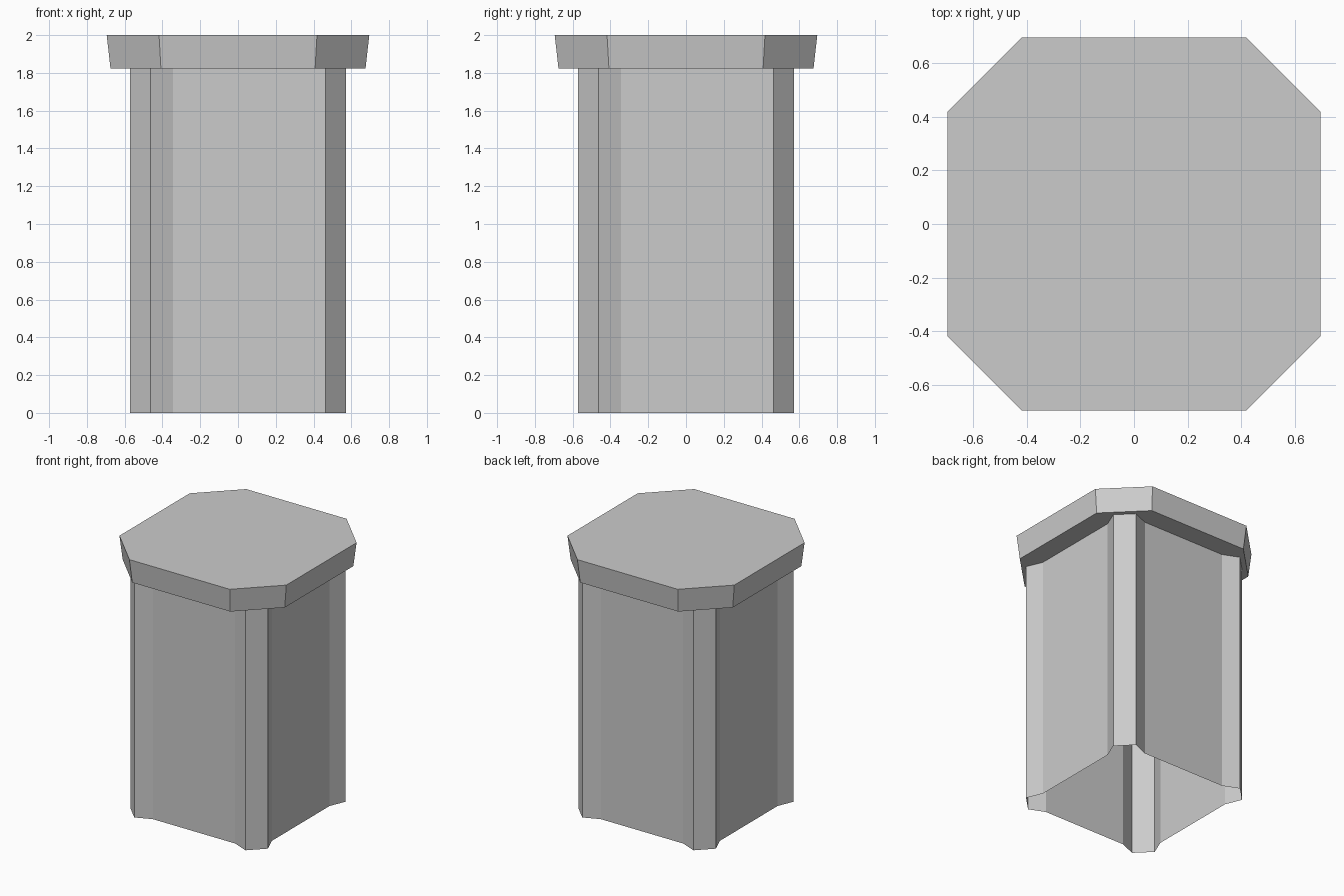
import bpy
import bmesh

cube = bpy.data.objects.get("Cube")
if cube:
    bpy.data.objects.remove(cube, do_unlink=True)

grey = bpy.data.materials.new("plain grey")
grey.use_nodes = True
colour = (0.6, 0.6, 0.6, 1)
grey.diffuse_color = colour
grey.node_tree.nodes["Principled BSDF"].inputs["Base Color"].default_value = colour


def four_sided(side):
    """Repeat the points of the front side on all four sides, counterclockwise."""
    points = []
    for _ in range(4):
        points += side
        side = [(-y, x) for x, y in side]
    return points


def loft(name, lower, upper, z0, z1, capped):
    """Join a lower and an upper outline with flat walls."""
    bm = bmesh.new()
    a = [bm.verts.new((x, y, z0)) for x, y in lower]
    b = [bm.verts.new((x, y, z1)) for x, y in upper]
    n = len(a)
    for i in range(n):
        j = (i + 1) % n
        bm.faces.new((a[i], a[j], b[j], b[i]))
    if capped:
        bm.faces.new(a[::-1])
        bm.faces.new(b)
    mesh = bpy.data.meshes.new(name)
    bm.to_mesh(mesh)
    bm.free()
    mesh.materials.append(grey)
    obj = bpy.data.objects.new(name, mesh)
    bpy.context.collection.objects.link(obj)
    return obj


# Hollow body, open below: recessed walls flare out to chamfered corners
wall = four_sided([(-0.463, -0.573), (-0.343, -0.523), (0.343, -0.523), (0.463, -0.573)])
loft("hollow_body", wall, wall, 0, 1.822, False)

# Octagonal lid, slightly wider at the top
lid_low = four_sided([(-0.408, -0.675), (0.408, -0.675)])
lid_top = four_sided([(-0.418, -0.695), (0.418, -0.695)])
loft("lid", lid_low, lid_top, 1.822, 2, True)
